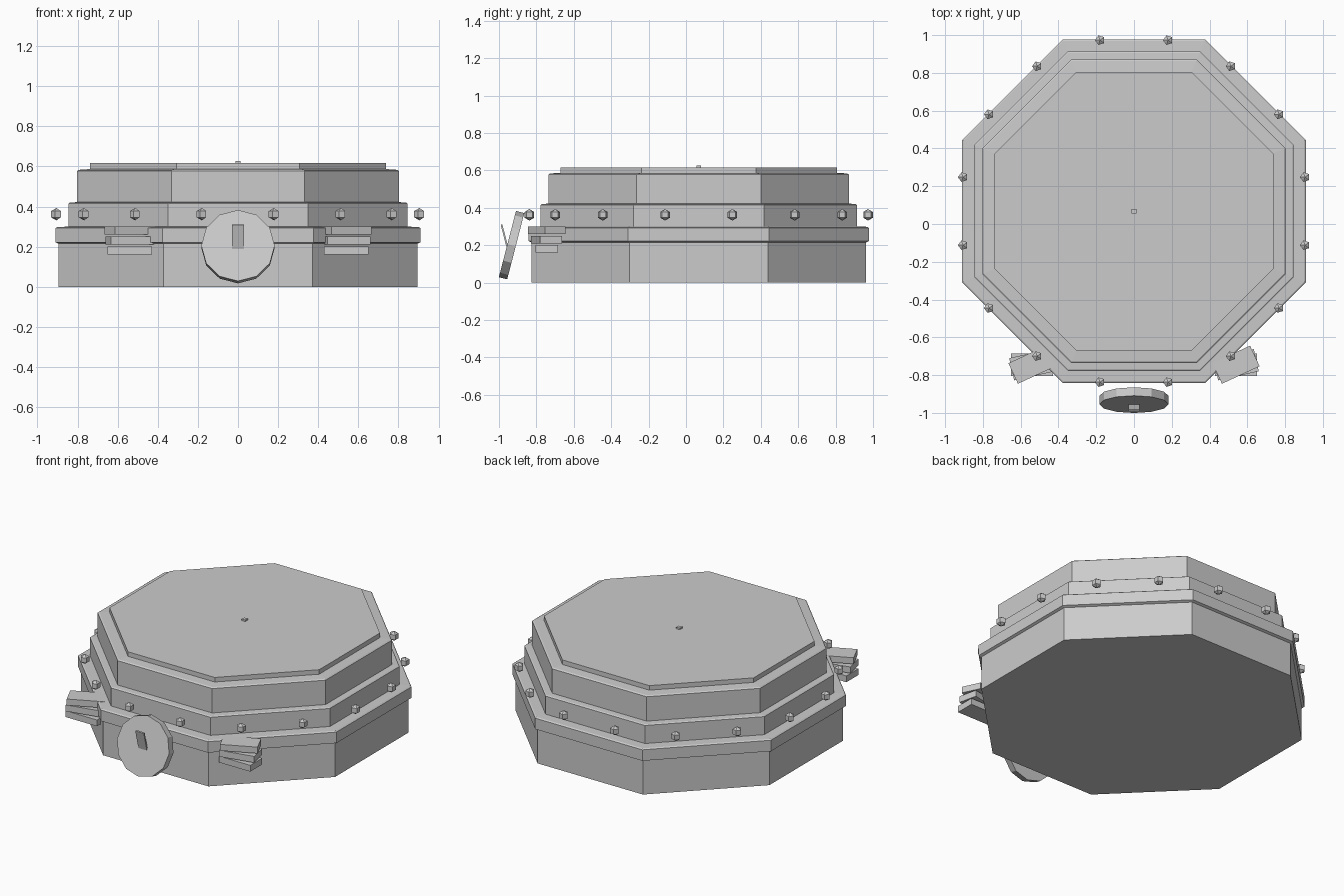
import bpy, bmesh, math
from mathutils import Matrix, Vector

if "Cube" in bpy.data.objects:
    bpy.data.objects.remove(bpy.data.objects["Cube"], do_unlink=True)

CY = 0.068  # centre of the octagonal body

grey = bpy.data.materials.new("plain_grey")
grey.use_nodes = True
grey.diffuse_color = (0.6, 0.6, 0.6, 1)
grey.node_tree.nodes["Principled BSDF"].inputs["Base Color"].default_value = (0.6, 0.6, 0.6, 1)


def finish(name, bm):
    bmesh.ops.recalc_face_normals(bm, faces=bm.faces[:])
    mesh = bpy.data.meshes.new(name)
    bm.to_mesh(mesh)
    bm.free()
    mesh.materials.append(grey)
    obj = bpy.data.objects.new(name, mesh)
    bpy.context.collection.objects.link(obj)
    return obj


def octagon_loft(name, profile):
    """Stack octagons given as (apothem, height)."""
    bm = bmesh.new()
    rings = []
    for apothem, z in profile:
        r = apothem / math.cos(math.pi / 8)
        angles = [(i + 0.5) * math.pi / 4 for i in range(8)]
        rings.append([bm.verts.new((r * math.cos(a), CY + r * math.sin(a), z)) for a in angles])
    for low, high in zip(rings, rings[1:]):
        for i in range(8):
            j = (i + 1) % 8
            bm.faces.new((low[i], low[j], high[j], high[i]))
    bm.faces.new(rings[0])
    bm.faces.new(rings[-1])
    return finish(name, bm)


def box(name, centre, size, rotation=Matrix()):
    bm = bmesh.new()
    matrix = Matrix.Translation(centre) @ rotation @ Matrix.Diagonal((*size, 1))
    bmesh.ops.create_cube(bm, size=1, matrix=matrix)
    return finish(name, bm)


# Stepped body
octagon_loft("stepped_body", [
    (0.895, 0), (0.895, 0.215), (0.91, 0.222), (0.91, 0.292), (0.902, 0.298),
    (0.845, 0.3), (0.845, 0.415), (0.838, 0.42), (0.803, 0.422),
    (0.803, 0.577), (0.795, 0.583), (0.738, 0.587), (0.738, 0.616)])
box("top_knob", (0, CY, 0.619), (0.025, 0.025, 0.014))

# Ring of studs, floating just outside the middle step
for i in range(16):
    a = (i + 0.5) * math.pi / 8
    bm = bmesh.new()
    place = Matrix.Translation((0.923 * math.cos(a), CY + 0.923 * math.sin(a), 0.362))
    bmesh.ops.create_uvsphere(bm, u_segments=5, v_segments=3, radius=0.031,
                              matrix=place @ Matrix.Rotation(math.pi / 2, 4, "Z"))
    finish(f"stud_{i + 1}", bm)

# Fanned stacks of slabs at the two front corners
for side, x in (("right", -0.54), ("left", 0.54)):
    for i, level in enumerate(("lower", "middle", "upper")):
        turn = Matrix.Rotation(math.radians(12.5 * i), 4, "Z")
        box(f"{side}_{level}_slab", (x, -0.745, 0.18 + 0.05 * i), (0.22, 0.12, 0.04), turn)

# Leaning disc at the front
bm = bmesh.new()
lean = Matrix.Rotation(math.radians(90 - 14.5), 4, "X")
bmesh.ops.create_cone(bm, cap_ends=True, segments=12, radius1=0.183, radius2=0.183, depth=0.046,
                      matrix=Matrix.Translation((0, -0.9325, 0.2)) @ lean)
finish("front_disc", bm)

# Plain plate standing out from the disc
tilt = Matrix.Rotation(math.radians(14.5), 4, "X")
box("disc_plate", (0, -0.97, 0.247), (0.06, 0.009, 0.13), tilt)
